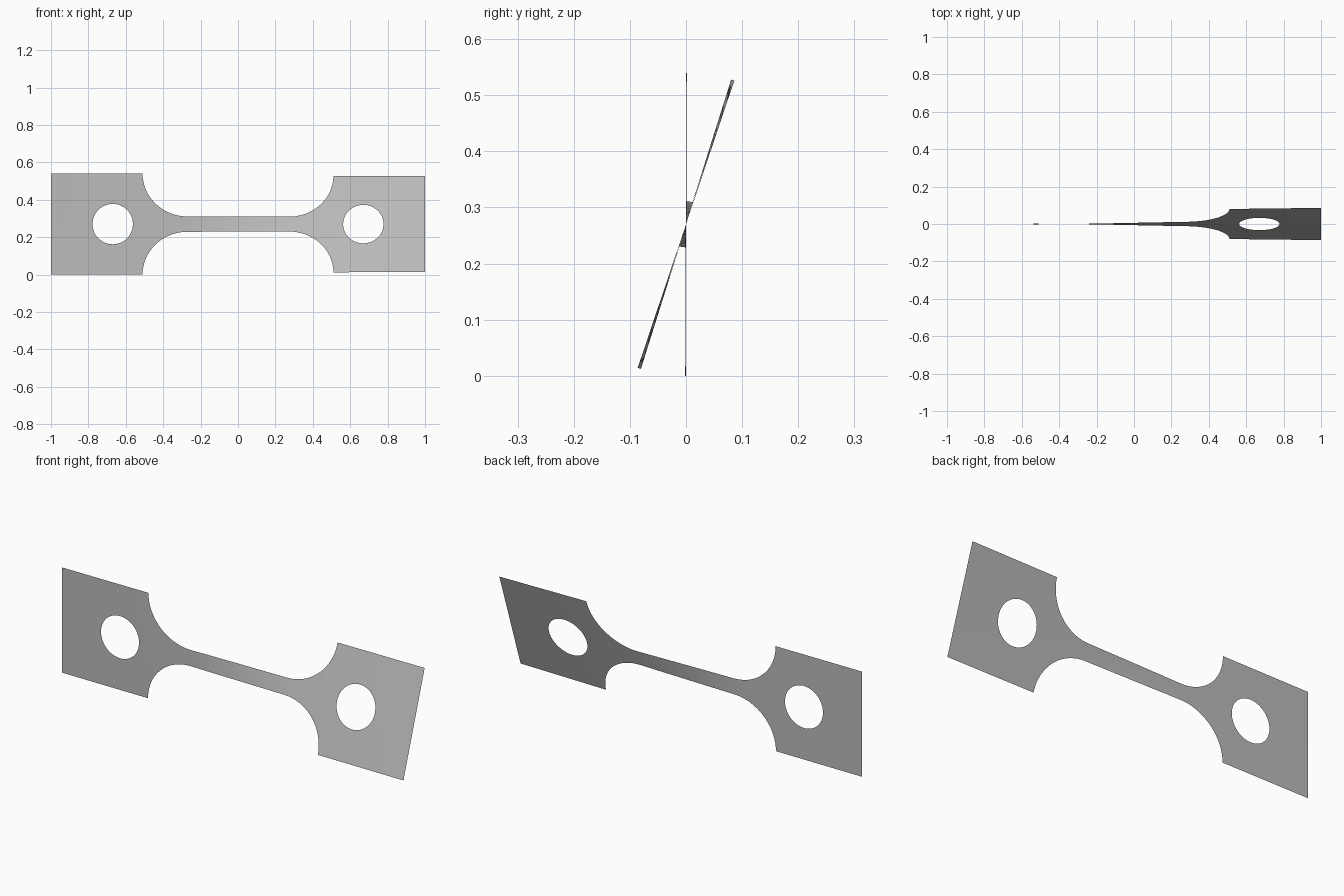
import bpy
import bmesh
from math import sin, cos, pi, radians, hypot

cube = bpy.data.objects.get("Cube")
if cube:
    bpy.data.objects.remove(cube, do_unlink=True)

# Main dimensions
END, SHOULDER, GAUGE = 1.0, 0.51, 0.27      # x stations from the centre
HALF, NECK = 0.27, 0.041                    # half heights of head and gauge
HOLE_X, HOLE_R = 0.67, 0.108
ROWS, SIDE, RINGS = 24, 18, 4

# Twist angle in degrees along x: nearly rigid heads, most twist in the gauge
TWIST = [(-END, 0.0), (-SHOULDER, 0.3), (-GAUGE, 1.0),
         (GAUGE, 16.5), (SHOULDER, 17.3), (END, 18.6)]


def twist_at(x):
    for (x0, a0), (x1, a1) in zip(TWIST, TWIST[1:]):
        if x <= x1:
            return radians(a0 + (a1 - a0) * (x - x0) / (x1 - x0))
    return radians(TWIST[-1][1])


def add_grid(bm, lines, closed=False):
    """Skin a list of equally long point rows, each point being (x, z)."""
    rows = [[bm.verts.new((x, 0, z)) for x, z in line] for line in lines]
    count = len(rows[0])
    for a, b in zip(rows, rows[1:]):
        for i in range(count if closed else count - 1):
            j = (i + 1) % count
            bm.faces.new((a[i], a[j], b[j], b[i]))


def edge(p, q, steps):
    return [(p[0] + (q[0] - p[0]) * i / steps, p[1] + (q[1] - p[1]) * i / steps)
            for i in range(steps)]


def add_head(bm, side):
    """Rectangular grip with a round hole, as rings from the rim outward."""
    corners = [(SHOULDER, -HALF), (SHOULDER, HALF), (END, HALF), (END, -HALF)]
    outer = []
    for i, steps in enumerate((ROWS, SIDE, SIDE, SIDE)):
        outer += edge(corners[i], corners[(i + 1) % 4], steps)
    rings = []
    for k in range(RINGS + 1):
        ring = []
        for x, z in outer:
            dx = x - HOLE_X
            s = HOLE_R / hypot(dx, z)
            f = s + (1 - s) * k / RINGS
            ring.append((side * (HOLE_X + dx * f), z * f))
        rings.append(ring)
    add_grid(bm, rings, closed=True)


bm = bmesh.new()
for side in (-1, 1):
    add_head(bm, side)

# Gauge and the rounded shoulders, as columns of (x, half height)
arc = [(GAUGE + (SHOULDER - GAUGE) * sin(t), NECK + (HALF - NECK) * (1 - cos(t)))
       for t in (pi / 2 * i / 20 for i in range(21))]
middle = [(GAUGE * i / 10, NECK) for i in range(-9, 10)]
columns = [(-x, h) for x, h in reversed(arc)] + middle + arc
add_grid(bm, [[(x, h * (2 * r / ROWS - 1)) for r in range(ROWS + 1)]
              for x, h in columns])
bmesh.ops.remove_doubles(bm, verts=bm.verts, dist=0.0005)

# Face the sheet forward, then twist it about its long axis
bm.normal_update()
bmesh.ops.reverse_faces(bm, faces=[f for f in bm.faces if f.normal.y > 0])
for v in bm.verts:
    a = twist_at(v.co.x)
    v.co.y, v.co.z = v.co.z * sin(a), HALF + v.co.z * cos(a)
for f in bm.faces:
    f.smooth = True

mesh = bpy.data.meshes.new("twisted_test_strip")
bm.to_mesh(mesh)
bm.free()
strip = bpy.data.objects.new("twisted_test_strip", mesh)
bpy.context.collection.objects.link(strip)

# Plain grey metal
grey = bpy.data.materials.new("mid_grey")
grey.use_nodes = True
colour = (0.5, 0.5, 0.5, 1)
grey.diffuse_color = colour
grey.node_tree.nodes["Principled BSDF"].inputs["Base Color"].default_value = colour
mesh.materials.append(grey)
